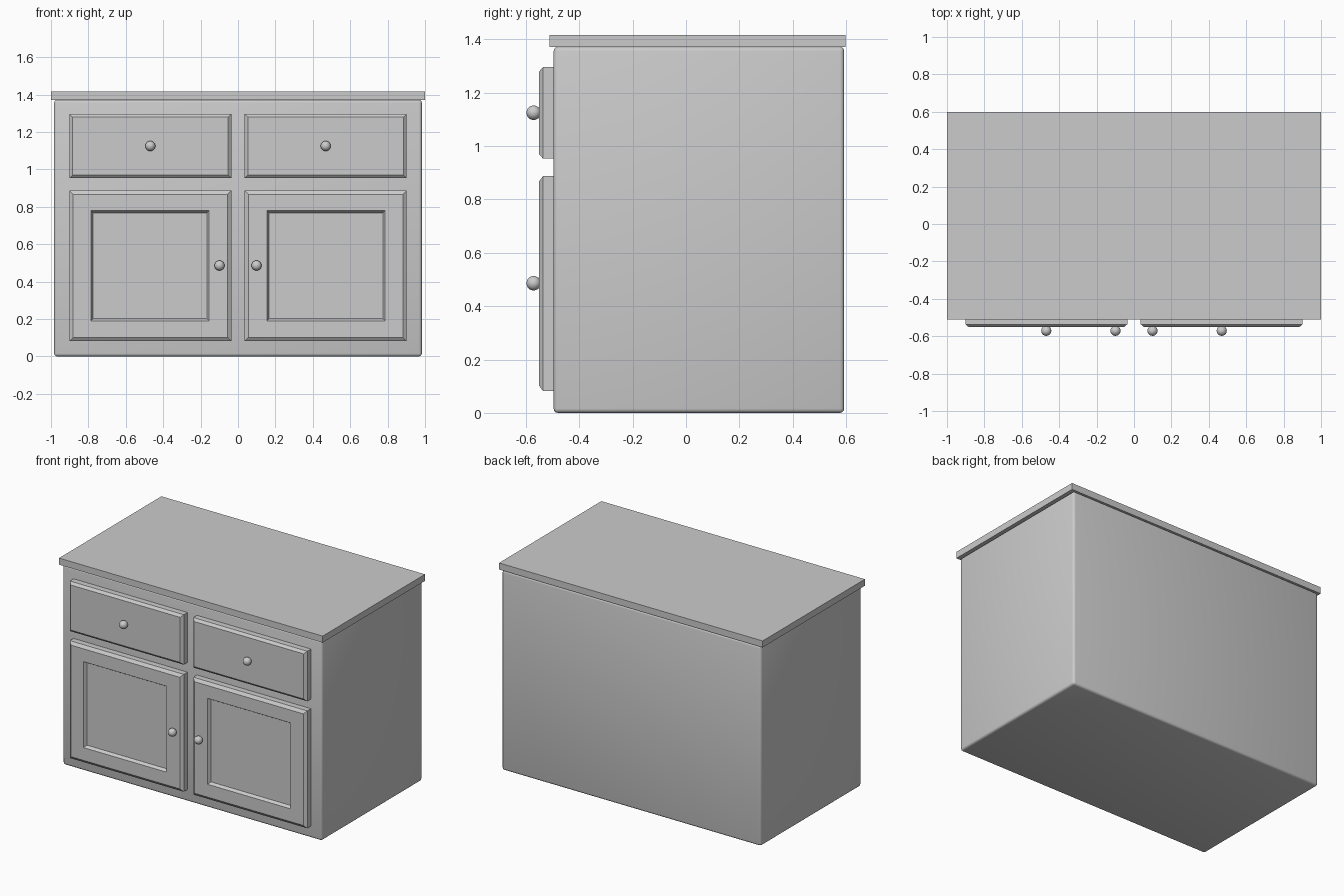
import bpy, bmesh
from mathutils import Vector

if "Cube" in bpy.data.objects:
    bpy.data.objects.remove(bpy.data.objects["Cube"])

def finish(name, bm, smooth=False):
    bmesh.ops.recalc_face_normals(bm, faces=bm.faces)
    for f in bm.faces:
        f.smooth = smooth
    me = bpy.data.meshes.new(name)
    bm.to_mesh(me)
    bm.free()
    ob = bpy.data.objects.new(name, me)
    bpy.context.collection.objects.link(ob)
    return ob

def box(name, lo, hi, bevel=0):
    bm = bmesh.new()
    bmesh.ops.create_cube(bm, size=1)
    lo, hi = Vector(lo), Vector(hi)
    for v in bm.verts:
        v.co = (lo + hi) / 2 + v.co * (hi - lo)
    if bevel:
        bmesh.ops.bevel(bm, geom=bm.edges[:], offset=bevel, segments=3,
                        profile=0.5, affect='EDGES')
    return finish(name, bm)

def panel(name, rings):
    """Front panel lofted through rectangles (x0, x1, z0, z1, y), capped at both ends."""
    bm = bmesh.new()
    loops = [[bm.verts.new((x, y, z)) for x, z in
              ((x0, z0), (x1, z0), (x1, z1), (x0, z1))]
             for x0, x1, z0, z1, y in rings]
    for a, b in zip(loops, loops[1:]):
        for i in range(4):
            j = (i + 1) % 4
            bm.faces.new((a[i], a[j], b[j], b[i]))
    bm.faces.new(loops[0])
    bm.faces.new(loops[-1])
    return finish(name, bm)

def inset(rect, d, y):
    x0, x1, z0, z1 = rect
    return (x0 + d, x1 - d, z0 + d, z1 - d, y)

def knob(name, x, z):
    bm = bmesh.new()
    bmesh.ops.create_uvsphere(bm, u_segments=24, v_segments=16, radius=0.027)
    bmesh.ops.translate(bm, verts=bm.verts, vec=(x, -0.571, z))
    finish(name, bm, smooth=True)

BACK, SIDE, FRONT = -0.49, -0.536, -0.551

# Carcass with rounded edges, and overhanging worktop
body = box("cabinet_body", (-0.983, -0.496, 0), (0.983, 0.593, 1.372), 0.016)
bpy.context.view_layer.objects.active = body
body.select_set(True)
bpy.ops.object.shade_smooth_by_angle()
box("worktop", (-1, -0.511, 1.372), (1, 0.598, 1.417))

for side, s in (("left", -1), ("right", 1)):
    xs = sorted((s * 0.036, s * 0.901))
    # Drawer front with chamfered edge
    r = (*xs, 0.953, 1.296)
    panel(side + "_drawer_front",
          [inset(r, 0, BACK), inset(r, 0, SIDE), inset(r, 0.017, FRONT)])
    # Door with chamfered edge and recessed centre panel
    r = (*xs, 0.082, 0.887)
    hole = (*sorted((s * 0.155, s * 0.786)), 0.19, 0.779)
    panel(side + "_door",
          [inset(r, 0, BACK), inset(r, 0, SIDE), inset(r, 0.02, FRONT),
           inset(hole, 0, FRONT), inset(hole, 0.012, FRONT + 0.02)])
    # Round knobs
    knob(side + "_drawer_knob", s * 0.469, 1.125)
    knob(side + "_door_knob", s * 0.099, 0.486)
